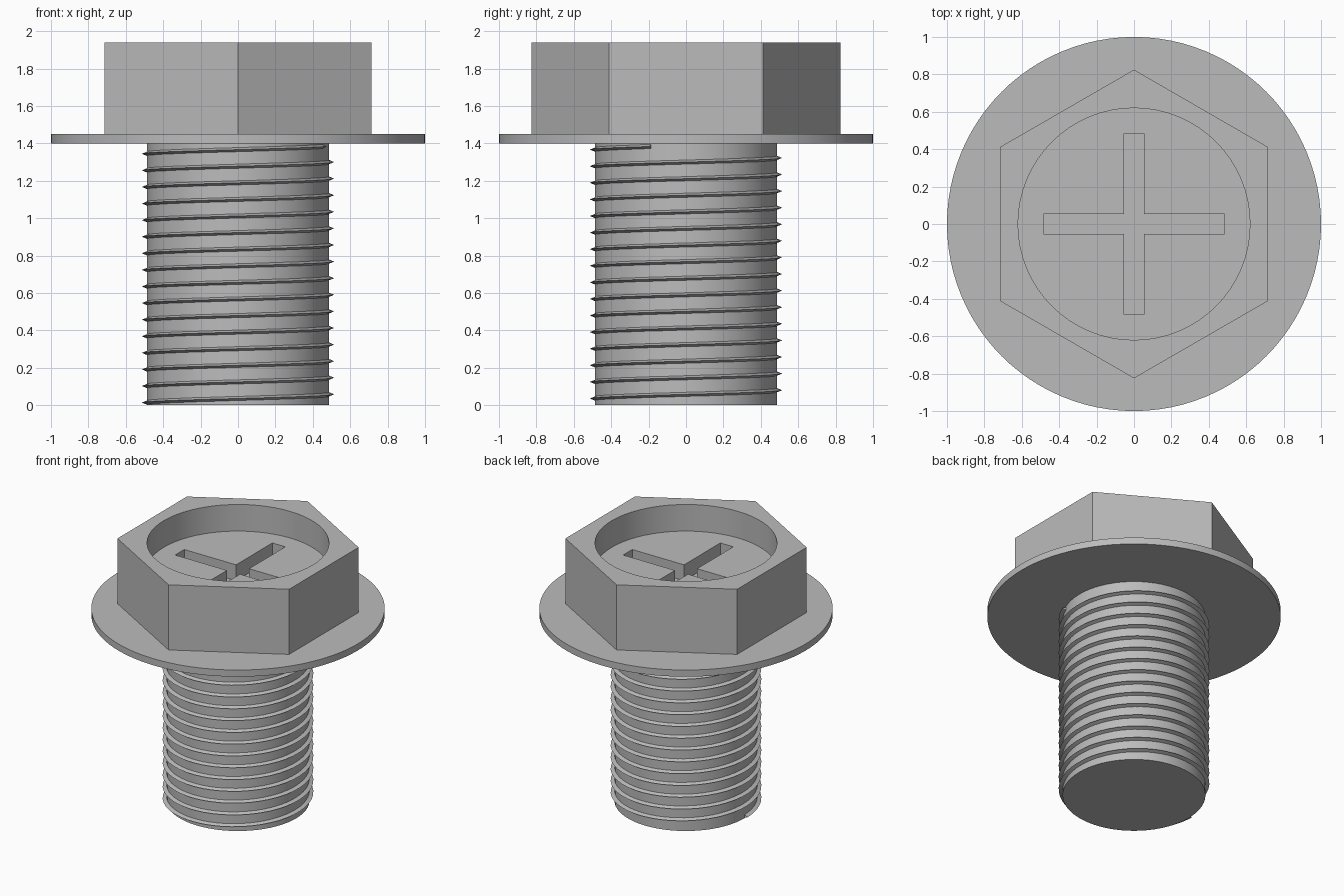
import bpy, bmesh, math

if "Cube" in bpy.data.objects:
    bpy.data.objects.remove(bpy.data.objects["Cube"])

steel = bpy.data.materials.new("steel_grey")
steel.diffuse_color = (0.5, 0.5, 0.5, 1)
steel.use_nodes = True
steel.node_tree.nodes["Principled BSDF"].inputs["Base Color"].default_value = steel.diffuse_color


def finish(name, bm):
    bmesh.ops.recalc_face_normals(bm, faces=bm.faces)
    mesh = bpy.data.meshes.new(name)
    bm.to_mesh(mesh)
    bm.free()
    mesh.materials.append(steel)
    ob = bpy.data.objects.new(name, mesh)
    bpy.context.collection.objects.link(ob)
    return ob


def prism(name, outline, z0, z1):
    bm = bmesh.new()
    face = bm.faces.new([bm.verts.new((x, y, z0)) for x, y in outline])
    top = bmesh.ops.extrude_face_region(bm, geom=[face])["geom"]
    verts = [v for v in top if isinstance(v, bmesh.types.BMVert)]
    bmesh.ops.translate(bm, vec=(0, 0, z1 - z0), verts=verts)
    return finish(name, bm)


def ring(r, n, start=0.0):
    return [(r * math.cos(start + math.tau * i / n),
             r * math.sin(start + math.tau * i / n)) for i in range(n)]


def smooth(ob):
    bpy.ops.object.select_all(action='DESELECT')
    bpy.context.view_layer.objects.active = ob
    ob.select_set(True)
    bpy.ops.object.shade_smooth_by_angle(angle=math.radians(25))


def cut(ob, cutter):
    mod = ob.modifiers.new("cut", 'BOOLEAN')
    mod.operation, mod.solver, mod.object = 'DIFFERENCE', 'EXACT', cutter
    bpy.context.view_layer.objects.active = ob
    bpy.ops.object.modifier_apply(modifier=mod.name)
    bpy.data.objects.remove(cutter)


# Shank and washer flange
smooth(prism("shank", ring(0.487, 64), 0, 1.41))
smooth(prism("flange", ring(1.0, 96), 1.40, 1.45))

# Hex head with round recess and cross slot
FLOOR, SLOT_DEPTH = 1.74, 0.12
head = prism("hex_head", ring(0.825, 6, math.pi / 2), 1.45, 1.94)
cut(head, prism("recess_cutter", ring(0.62, 64), FLOOR, 2.1))
a, b = 0.485, 0.054
cross = [(a, -b), (a, b), (b, b), (b, a), (-b, a), (-b, b),
         (-a, b), (-a, -b), (-b, -b), (-b, -a), (b, -a), (b, -b)]
cut(head, prism("slot_cutter", cross, FLOOR - SLOT_DEPTH, FLOOR + 0.05))
smooth(head)

# Right-handed helical thread ridge, rising anticlockwise from -x
PITCH, STEPS, HALF = 0.0887, 48, 0.014
TURNS = (1.385 - 0.014) / PITCH
bm = bmesh.new()
rows = []
for i in range(int(TURNS * STEPS) + 1):
    t = math.pi + math.tau * i / STEPS
    z = 0.014 + PITCH * i / STEPS
    rows.append([bm.verts.new((r * math.cos(t), r * math.sin(t), z + dz))
                 for r, dz in ((0.48, -HALF), (0.514, 0), (0.48, HALF))])
for p, q in zip(rows, rows[1:]):
    for k in range(3):
        m = (k + 1) % 3
        bm.faces.new((p[k], q[k], q[m], p[m]))
bm.faces.new(rows[0])
bm.faces.new(rows[-1])
smooth(finish("thread", bm))
